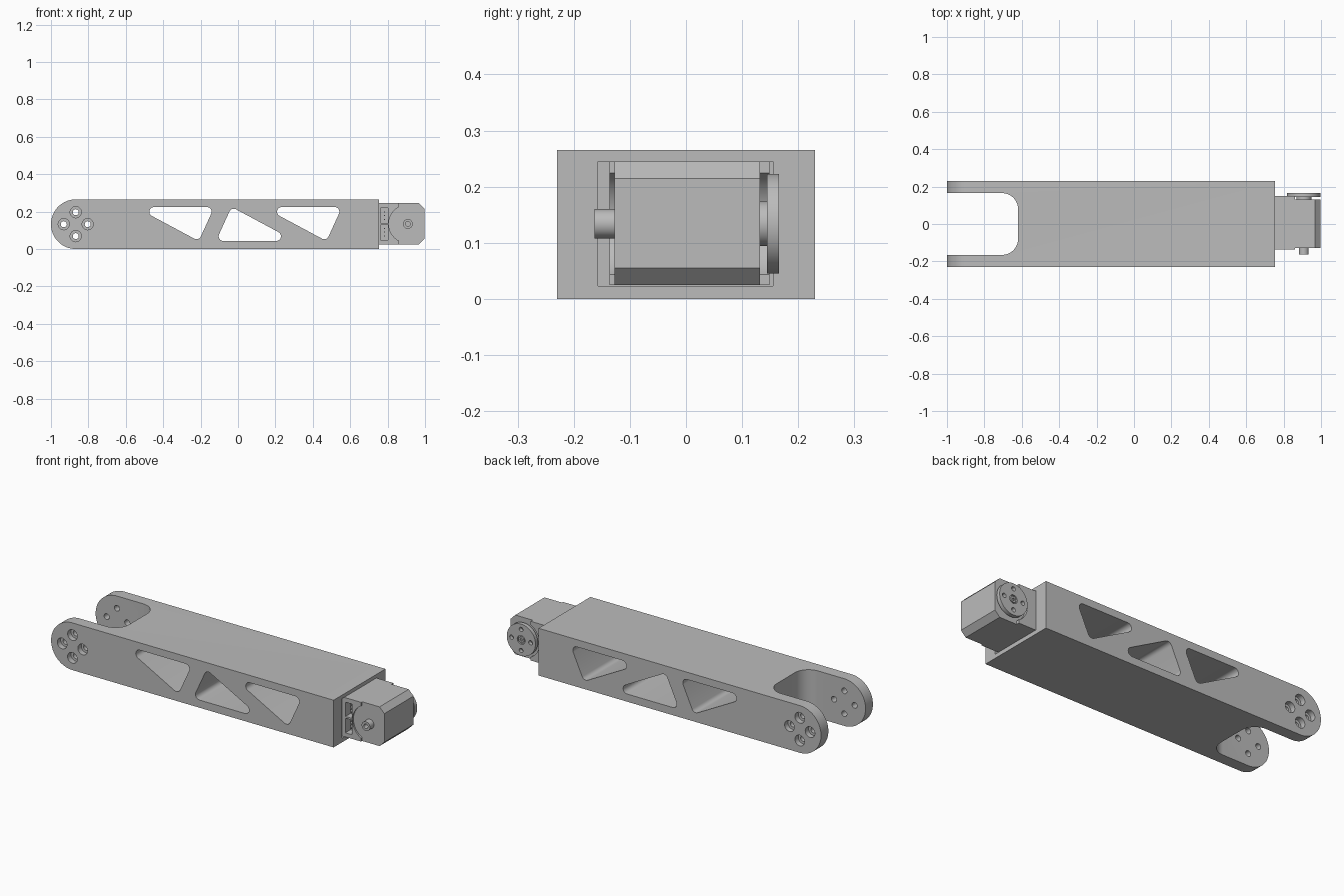
import bpy, bmesh, math
from mathutils import Vector

if "Cube" in bpy.data.objects:
    bpy.data.objects.remove(bpy.data.objects["Cube"])

grey = bpy.data.materials.new("plain_grey")
grey.diffuse_color = (0.5, 0.5, 0.5, 1)
grey.use_nodes = True
grey.node_tree.nodes["Principled BSDF"].inputs["Base Color"].default_value = grey.diffuse_color


def prism(name, pts, lo, hi, axis="y"):
    """Extrude a 2D outline: (x, z) along y, or (x, y) along z."""
    bm = bmesh.new()
    put = (lambda p, h: (p[0], h, p[1])) if axis == "y" else (lambda p, h: (p[0], p[1], h))
    a = [bm.verts.new(put(p, lo)) for p in pts]
    b = [bm.verts.new(put(p, hi)) for p in pts]
    bm.faces.new(a)
    bm.faces.new(b)
    for i in range(len(a)):
        j = (i + 1) % len(a)
        bm.faces.new((a[i], a[j], b[j], b[i]))
    bmesh.ops.recalc_face_normals(bm, faces=bm.faces)
    me = bpy.data.meshes.new(name)
    bm.to_mesh(me)
    bm.free()
    me.materials.append(grey)
    ob = bpy.data.objects.new(name, me)
    bpy.context.collection.objects.link(ob)
    return ob


def arc(cx, cy, r, a0, a1, n):
    return [(cx + r * math.cos(math.radians(a0 + (a1 - a0) * i / n)),
             cy + r * math.sin(math.radians(a0 + (a1 - a0) * i / n))) for i in range(n + 1)]


def circle(cx, cy, r, n=40):
    return arc(cx, cy, r, 0, 360, n)[:-1]


def rect(x0, x1, y0, y1):
    return [(x0, y0), (x1, y0), (x1, y1), (x0, y1)]


def rounded(pts, r, n=8):
    """Round every corner of a polygon."""
    out = []
    for i, p in enumerate(pts):
        p = Vector(p)
        a = (Vector(pts[i - 1]) - p).normalized()
        b = (Vector(pts[(i + 1) % len(pts)]) - p).normalized()
        half = math.acos(a.dot(b)) / 2
        c = p + (a + b).normalized() * r / math.sin(half)
        s, e = p + a * r / math.tan(half) - c, p + b * r / math.tan(half) - c
        a0, a1 = math.atan2(s.y, s.x), math.atan2(e.y, e.x)
        d = (a1 - a0 + math.pi) % (2 * math.pi) - math.pi
        out += arc(c.x, c.y, r, math.degrees(a0), math.degrees(a0 + d), n)
    return out


def cut(ob, cutters):
    """Subtract cutters one by one, then delete them."""
    for c in cutters:
        m = ob.modifiers.new("cut", "BOOLEAN")
        m.operation, m.solver, m.object = "DIFFERENCE", "EXACT", c
        c.hide_render = True
    dg = bpy.context.evaluated_depsgraph_get()
    me = bpy.data.meshes.new_from_object(ob.evaluated_get(dg))
    ob.modifiers.clear()
    ob.data = me
    for c in cutters:
        bpy.data.objects.remove(c)


# Arm body: long box with a round left end
H = 0.265
R = H / 2
EX = -1 + R
arm = prism("arm_body", [(0.755, 0), (0.755, H)] + arc(EX, R, R, 90, 270, 40), -0.23, 0.23)
cutters = [
    prism("fork_slot", rounded(rect(-1.4, -0.62, -0.165, 0.165), 0.085, 12), -0.1, 0.4, "z"),
    prism("motor_pocket", rect(0.64, 0.9, 0.023, 0.245), -0.157, 0.155),
]
# Triangular windows, the middle one turned half round
tri = [(-0.549, 0.224), (-0.127, 0.224), (-0.21, 0.0424)]
for pts in (tri,
            [(-0.2445 - x, 0.267 - z) for x, z in tri],
            [(x + 0.683, z) for x, z in tri]):
    cutters.append(prism("window", rounded(pts, 0.025), -0.4, 0.4))
# Counterbored bolt holes through both fork arms
for k in range(4):
    hx = EX + 0.064 * math.cos(k * math.pi / 2)
    hz = R + 0.064 * math.sin(k * math.pi / 2)
    cutters.append(prism("bolt_hole", circle(hx, hz, 0.016, 24), -0.4, 0.4))
    for lo, hi in ((-0.3, -0.2), (0.2, 0.3)):
        cutters.append(prism("counterbore", circle(hx, hz, 0.03, 32), lo, hi))
cut(arm, cutters)

# Motor housing with chamfered end and a connector recess
MX, MZ = 0.908, 0.134
conn = rect(0.762, 0.802, 0.048, 0.22)
motor = prism("motor_housing", [(0.655, 0.025), (0.968, 0.025), (0.998, 0.055),
                                (0.998, 0.215), (0.968, 0.245), (0.655, 0.245)], -0.127, 0.132)
cut(motor, [prism("recess", conn, -0.3, -0.09)])

# Side flanges, scooped around the motor axis
flange = [(0.655, 0.025), (0.86, 0.025)] + arc(MX, MZ, 0.102, 242, 118, 24) + \
         [(0.86, 0.245), (0.655, 0.245)]
front = prism("front_flange", flange, -0.136, -0.1265)
cut(front, [prism("recess", conn, -0.3, 0)])
prism("back_flange", flange, 0.1315, 0.149)

# Connector divider and pins
prism("connector_divider", rect(0.762, 0.802, 0.129, 0.139), -0.134, -0.085)
for z in (0.07, 0.09, 0.11, 0.158, 0.178, 0.198):
    prism("connector_pin", rect(0.78, 0.785, z - 0.0025, z + 0.0025), -0.12, -0.085)

# Idler shaft on the front with a bore
shaft = prism("idler_shaft", circle(MX, MZ, 0.026), -0.163, -0.12)
cut(shaft, [prism("bore", circle(MX, MZ, 0.013, 24), -0.3, -0.135)])

# Output horn on the back with bolt holes and a centre screw
prism("horn_boss", circle(MX, MZ, 0.04), 0.125, 0.146)
horn = prism("output_horn", circle(MX, MZ, 0.089, 64), 0.144, 0.166)
holes = [prism("hole", circle(MX, MZ, 0.024, 32), 0.158, 0.3)]
for k in range(4):
    holes.append(prism("hole", circle(MX + 0.059 * math.cos(k * math.pi / 2),
                                      MZ + 0.059 * math.sin(k * math.pi / 2), 0.012, 24), 0.1, 0.3))
cut(horn, holes)
screw = prism("centre_screw", circle(MX, MZ, 0.017, 32), 0.15, 0.166)
cut(screw, [prism("socket", circle(MX, MZ, 0.008, 6), 0.156, 0.3)])

# Smooth the curved sides, keep edges sharp
bpy.ops.object.select_all(action="DESELECT")
for ob in bpy.context.scene.objects:
    ob.select_set(True)
bpy.context.view_layer.objects.active = arm
bpy.ops.object.shade_smooth_by_angle(angle=math.radians(30))
